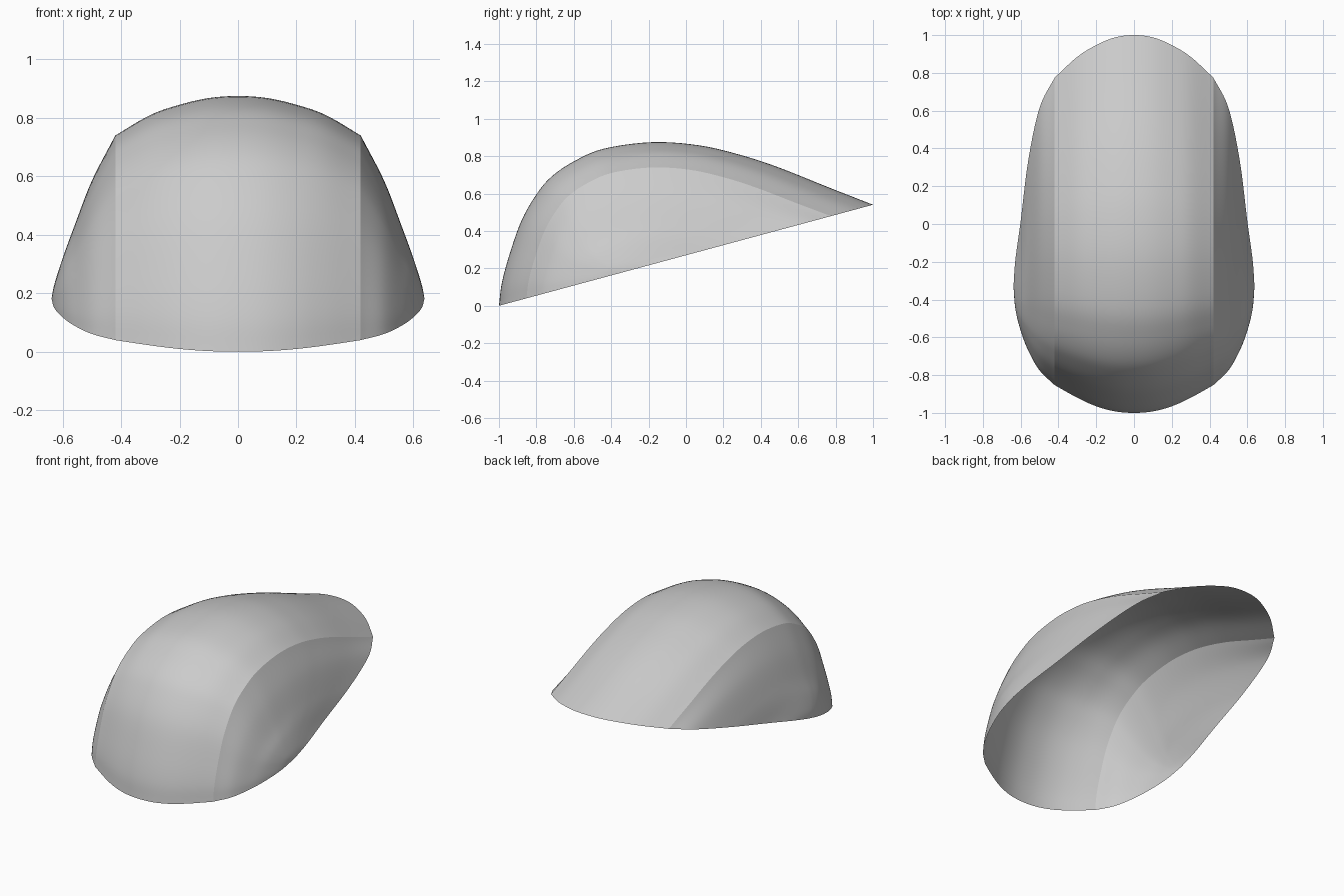
import bpy, bmesh

if "Cube" in bpy.data.objects:
    bpy.data.objects.remove(bpy.data.objects["Cube"])

# centre-line profile (y, z), front to back
PROFILE = [(-1, 0), (-.985, .12), (-.945, .27), (-.88, .455), (-.8, .595), (-.72, .69),
           (-.6, .772), (-.44, .84), (-.18, .875), (.07, .858), (.29, .807),
           (.5, .738), (.77, .63), (1, .54)]
# lengthwise sections: x, front y, back y, highest z
TOP = [(0, -1, 1, .875), (.1, -.992, .988, .868), (.2, -.965, .947, .845),
       (.3, -.92, .885, .81), (.42, -.853, .775, .74)]
SIDE = [(.42, -.853, .775, .74), (.5, -.775, .615, .585), (.56, -.67, .335, .43),
        (.60, -.565, .015, .32), (.628, -.45, -.19, .232), (.638, -.33, -.33, .181)]


def base(y):
    """Height of the slanted open rim."""
    return .27 + .27 * y


def spline(pts, n):
    """Smooth curve through the points, n steps per span."""
    first = tuple(2 * a - b for a, b in zip(pts[0], pts[1]))
    last = tuple(2 * a - b for a, b in zip(pts[-1], pts[-2]))
    p = [first] + list(pts) + [last]
    out = []
    for i in range(1, len(p) - 2):
        for s in range(n):
            t = s / n
            out.append(tuple(.5 * (2 * b + (c - a) * t + (2 * a - 5 * b + 4 * c - d) * t * t
                                   + (3 * b - a - 3 * c + d) * t ** 3)
                             for a, b, c, d in zip(*p[i - 1:i + 3])))
    return out + [tuple(pts[-1])]


# profile as (fraction of length, height over rim)
SHAPE = [((y + 1) / 2, z - base(y)) for y, z in spline(PROFILE, 5)]


def height_scale(y0, y1, ztop):
    lo, hi = 0, 1.5
    for _ in range(40):
        k = (lo + hi) / 2
        if max(base(y0 + (y1 - y0) * t) + k * h for t, h in SHAPE) > ztop:
            hi = k
        else:
            lo = k
    return lo


def sections(stations, n):
    return spline([(x, a, b, height_scale(a, b, z)) for x, a, b, z in stations], n)


# sections across the shell: left side, top, right side
top = sections([(-x, a, b, z) for x, a, b, z in TOP[:0:-1]] + TOP, 6)
right = sections(SIDE, 8)[1:]
left = [(-x, a, b, k) for x, a, b, k in reversed(right)]
rows = left + top + right
creases = (len(left), len(left) + len(top) - 1)

bm = bmesh.new()
grid = [[bm.verts.new((x, a + (b - a) * t, base(a + (b - a) * t) + k * h)) for t, h in SHAPE]
        for x, a, b, k in rows]
for r0, r1 in zip(grid, grid[1:]):
    for j in range(len(SHAPE) - 1):
        bm.faces.new((r0[j], r1[j], r1[j + 1], r0[j + 1])).smooth = True
# sharp crease between top and sides
for i in creases:
    for a, b in zip(grid[i], grid[i][1:]):
        bm.edges.get((a, b)).smooth = False
bmesh.ops.remove_doubles(bm, verts=bm.verts, dist=1e-5)
mesh = bpy.data.meshes.new("shell")
bm.to_mesh(mesh)
bm.free()
bpy.context.collection.objects.link(bpy.data.objects.new("shell", mesh))
